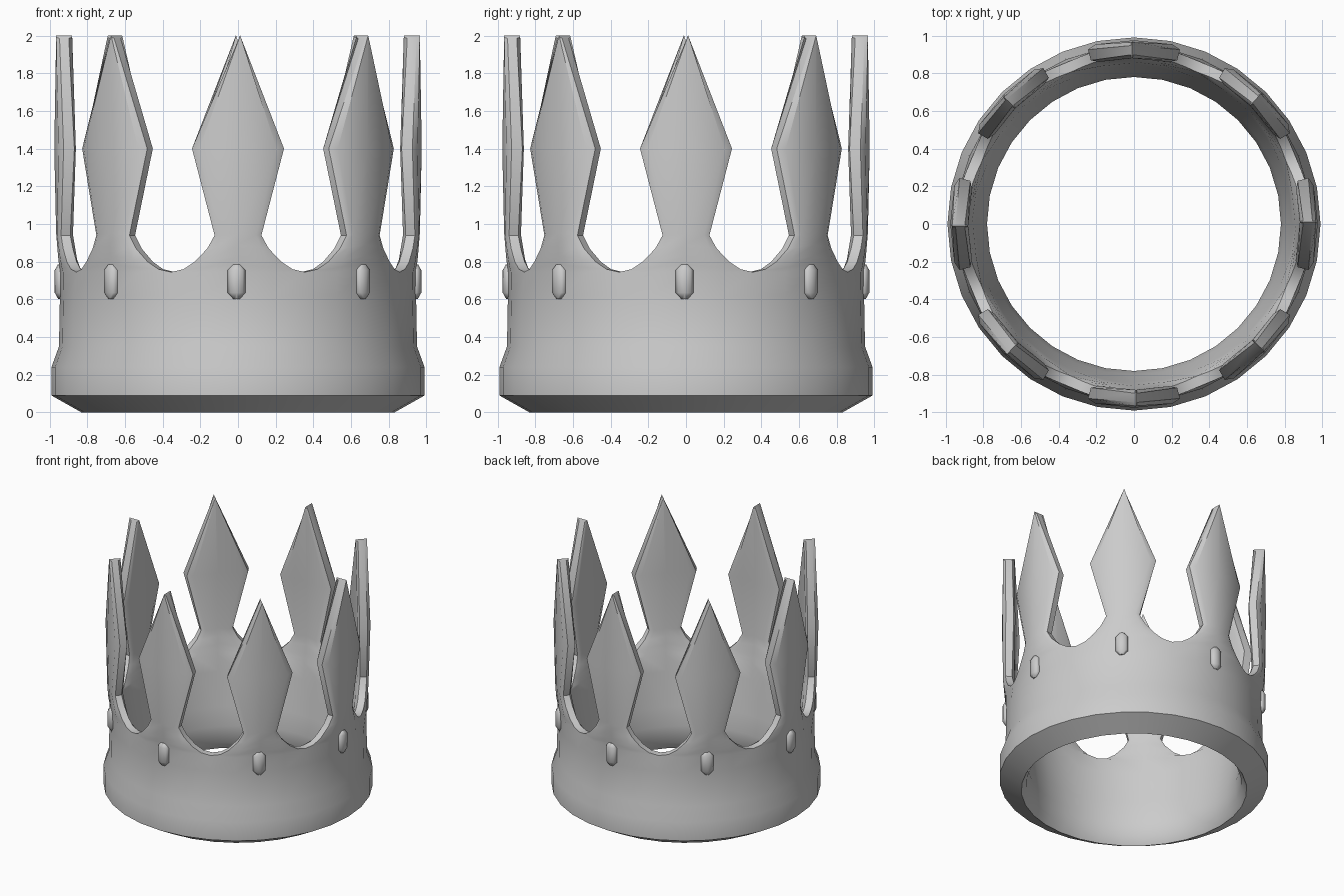
import bpy, bmesh, math
from mathutils import Vector

if "Cube" in bpy.data.objects:
    bpy.data.objects.remove(bpy.data.objects["Cube"])

N = 8
SECTOR = math.pi / N            # half angle of one repeat
R_MID = 0.95


def finish(bm, name, angle):
    bmesh.ops.remove_doubles(bm, verts=bm.verts, dist=0.0005)
    bmesh.ops.recalc_face_normals(bm, faces=bm.faces)
    me = bpy.data.meshes.new(name)
    bm.to_mesh(me)
    bm.free()
    ob = bpy.data.objects.new(name, me)
    bpy.context.collection.objects.link(ob)
    bpy.ops.object.select_all(action='DESELECT')
    ob.select_set(True)
    bpy.context.view_layer.objects.active = ob
    bpy.ops.object.shade_smooth_by_angle(angle=math.radians(angle))
    return ob


def polar(r, a, z):
    return Vector((r * math.sin(a), -r * math.cos(a), z))


# Band rows: (outer radius, outer z, inner radius, inner z)
band = [(0.83, 0, 0.83, 0), (0.99, 0.09, 0.79, 0.06), (0.99, 0.24, 0.78, 0.2),
        (0.95, 0.35, 0.80, 0.35), (0.945, 0.62, 0.84, 0.62)]
# Point rows: (half width, edge z, centre z, outer radius, inner radius, column split, twist)
points = [(SECTOR * R_MID, 0.745, 0.745, 0.947, 0.855, 0.5, 0),
          (0.30, 0.76, 0.785, 0.95, 0.86, 0.55, 0),
          (0.235, 0.80, 0.83, 0.955, 0.865, 0.65, 0),
          (0.165, 0.87, 0.89, 0.96, 0.872, 0.75, 0),
          (0.125, 0.94, 0.95, 0.965, 0.88, 0.75, 0),
          (0.245, 1.40, 1.40, 0.975, 0.88, 0.82, 0),
          (0.006, 1.985, 2.0, 0.965, 0.88, 0.6, 0.012)]

# Crown body: band and eight spear-shaped points, wrapped round the circle
bm = bmesh.new()
for k in range(N):
    mid = k * 2 * SECTOR
    outer, inner = [], []
    for ro, zo, ri, zi in band:
        angles = [mid + f * SECTOR for f in (-1, -0.5, 0, 0.5, 1)]
        outer.append([bm.verts.new(polar(ro, a, zo)) for a in angles])
        inner.append([bm.verts.new(polar(ri, a, zi)) for a in angles])
    for w, ze, zc, ro, ri, s, tw in points:
        ro_row, ri_row = [], []
        for f in (-1, -s, 0, s, 1):
            a = mid + f * w / R_MID + tw
            edge = abs(f) == 1
            z = ze if edge else zc + (ze - zc) * abs(f)
            soft = 0.018 if edge else 0
            ro_row.append(bm.verts.new(polar(ro - soft, a, z)))
            ri_row.append(bm.verts.new(polar(ri + soft, a, z)))
        outer.append(ro_row)
        inner.append(ri_row)
    for grid in (outer, inner):
        for lo, hi in zip(grid, grid[1:]):
            for j in range(4):
                bm.faces.new((lo[j], lo[j + 1], hi[j + 1], hi[j]))
    # Rims down both sides of the point and across its tip
    for i in range(len(band), len(outer) - 1):
        for j in (0, 4):
            bm.faces.new((outer[i][j], outer[i + 1][j], inner[i + 1][j], inner[i][j]))
    for j in range(4):
        bm.faces.new((outer[-1][j], outer[-1][j + 1], inner[-1][j + 1], inner[-1][j]))
finish(bm, "crown_body", 40)

# Studs: small elongated faceted gems below each point
for k in range(N):
    a = k * 2 * SECTOR - 0.008
    out, side = polar(1, a, 0), Vector((math.cos(a), math.sin(a), 0))
    bm = bmesh.new()
    for dz, s in ((-0.092, 0.35), (-0.06, 0.95), (0.06, 0.95), (0.09, 0.4)):
        for i in range(8):
            t = i * math.pi / 4
            p = out * (0.944 + 0.03 * s * math.cos(t)) + side * (0.05 * s * math.sin(t))
            bm.verts.new(p + Vector((0, 0, 0.695 + dz)))
    bmesh.ops.convex_hull(bm, input=bm.verts)
    finish(bm, f"gem_stud_{k + 1}", 60)
